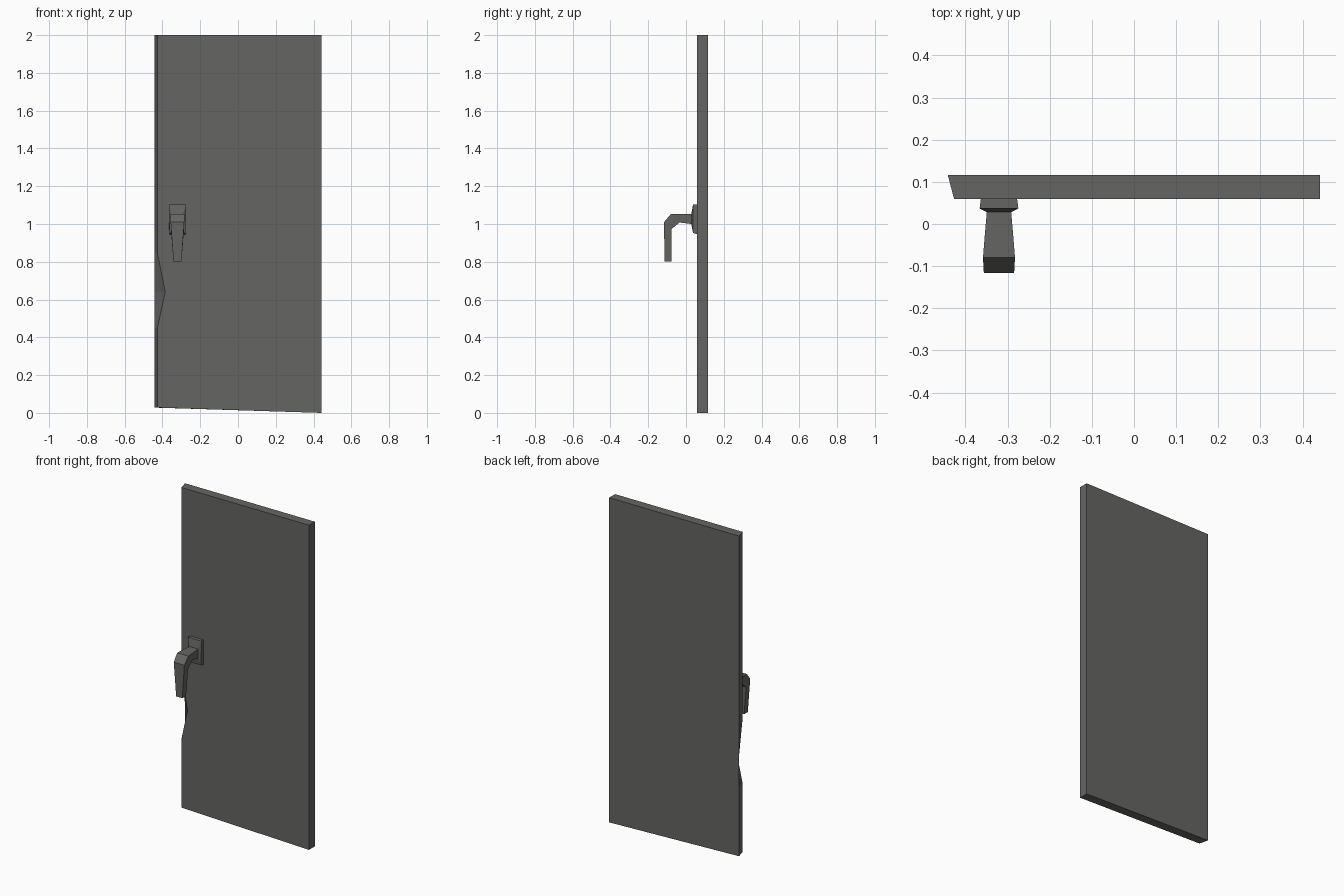
import bpy, bmesh

if "Cube" in bpy.data.objects:
    bpy.data.objects.remove(bpy.data.objects["Cube"])

mat = bpy.data.materials.new("dark_warm_grey")
mat.diffuse_color = (0.13, 0.132, 0.122, 1)
mat.use_nodes = True
mat.node_tree.nodes["Principled BSDF"].inputs["Base Color"].default_value = mat.diffuse_color


def loft(name, rings):
    """Join rings of equal point count, capping the two ends."""
    bm = bmesh.new()
    loops = [[bm.verts.new(p) for p in ring] for ring in rings]
    n = len(loops[0])
    for a, b in zip(loops, loops[1:]):
        for i in range(n):
            j = (i + 1) % n
            bm.faces.new((a[i], a[j], b[j], b[i]))
    bm.faces.new(loops[0])
    bm.faces.new(loops[-1])
    bmesh.ops.recalc_face_normals(bm, faces=bm.faces)
    me = bpy.data.meshes.new(name)
    bm.to_mesh(me)
    bm.free()
    me.materials.append(mat)
    ob = bpy.data.objects.new(name, me)
    bpy.context.collection.objects.link(ob)
    return ob


# Door panel: bevelled latch edge with a pried-in dent, slanted bottom
front_y, back_y = 0.059, 0.116
left_edge = [(2.0, -0.427), (0.85, -0.427), (0.64, -0.385),
             (0.45, -0.427), (0.028, -0.427)]
right = [(0.442, 0.0), (0.442, 2.0)]
front = [(x, front_y, z) for z, x in left_edge] + [(x, front_y, z) for x, z in right]
back = [(-0.442, back_y, z) for z, x in left_edge] + [(x, back_y, z) for x, z in right]
loft("door_panel", [front, back])

# Handle: sections given as top (y, z), bottom (y, z), half widths top and bottom
cx = -0.3205


def handle_part(name, sections):
    loft(name, [[(cx - wt, yt, zt), (cx + wt, yt, zt),
                 (cx + wb, yb, zb), (cx - wb, yb, zb)]
                for yt, zt, yb, zb, wt, wb in sections])


# Mounting plate tapering to the neck
handle_part("handle_plate", [
    (0.060, 1.102, 0.060, 0.945, 0.043, 0.043),
    (0.037, 1.102, 0.037, 0.953, 0.046, 0.042),
    (0.028, 1.053, 0.028, 1.000, 0.029, 0.029),
])

# Lever arm bending downward
handle_part("handle_lever", [
    (0.028, 1.053, 0.028, 1.000, 0.029, 0.029),
    (-0.030, 1.053, -0.035, 1.008, 0.034, 0.034),
    (-0.080, 1.053, -0.078, 0.972, 0.038, 0.034),
    (-0.116, 1.010, -0.078, 0.965, 0.036, 0.034),
    (-0.114, 0.802, -0.078, 0.802, 0.021, 0.021),
])
